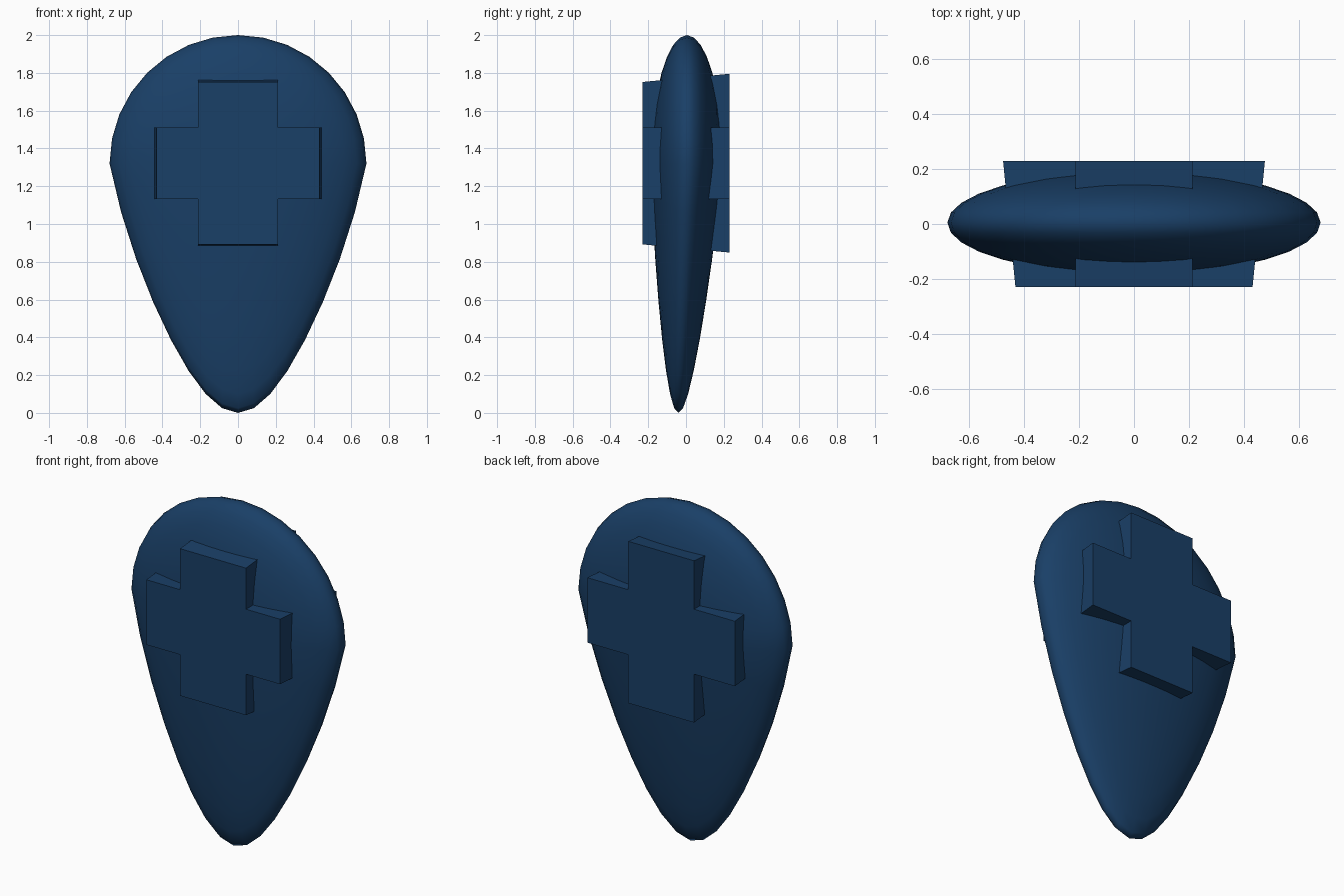
import bpy, bmesh
from math import radians
from mathutils import Matrix

if "Cube" in bpy.data.objects:
    bpy.data.objects.remove(bpy.data.objects["Cube"])

blue = bpy.data.materials.new("dark_blue")
blue.diffuse_color = (0.010, 0.050, 0.135, 1)
blue.use_nodes = True
blue.node_tree.nodes["Principled BSDF"].inputs["Base Color"].default_value = blue.diffuse_color


def add_object(name, bm, smooth=False):
    bmesh.ops.recalc_face_normals(bm, faces=bm.faces)
    mesh = bpy.data.meshes.new(name)
    bm.to_mesh(mesh)
    bm.free()
    for p in mesh.polygons:
        p.use_smooth = smooth
    mesh.materials.append(blue)
    obj = bpy.data.objects.new(name, mesh)
    bpy.context.collection.objects.link(obj)
    return obj


# Teardrop body: flattened sphere whose lower half is stretched and tapered
CENTRE_Z, RADIUS, DEPTH = 1.32, 0.68, 0.19
bm = bmesh.new()
bmesh.ops.create_uvsphere(bm, u_segments=32, v_segments=16, radius=1,
                          matrix=Matrix.Rotation(radians(90), 4, 'X'))
for v in bm.verts:
    x, y, z = v.co
    down = max(-z, 0)
    taper = 1 - 0.37 * down
    v.co = (x * RADIUS * taper,
            y * DEPTH * taper + 0.005 - 0.045 * down,
            CENTRE_Z + z * (CENTRE_Z if z < 0 else RADIUS))
add_object("teardrop_body", bm, smooth=True)


# Cross running through the body, arms slightly longer at the back
def cross_ring(bm, y, reach_x, reach_z, wide=0.213, tall=0.19, mid_z=1.322):
    corner = [(reach_x, tall), (wide, tall), (wide, reach_z)]
    pts = []
    for sx, sz in ((1, 1), (-1, 1), (-1, -1), (1, -1)):
        quarter = [(sx * x, sz * z) for x, z in corner]
        pts += quarter if sx * sz > 0 else quarter[::-1]
    return [bm.verts.new((x, y, mid_z + z)) for x, z in pts]


bm = bmesh.new()
front = cross_ring(bm, -0.23, 0.432, 0.430)
back = cross_ring(bm, 0.23, 0.477, 0.473)
bm.faces.new(front)
bm.faces.new(back[::-1])
for i in range(12):
    j = (i + 1) % 12
    bm.faces.new((front[i], front[j], back[j], back[i]))
add_object("raised_cross", bm)
